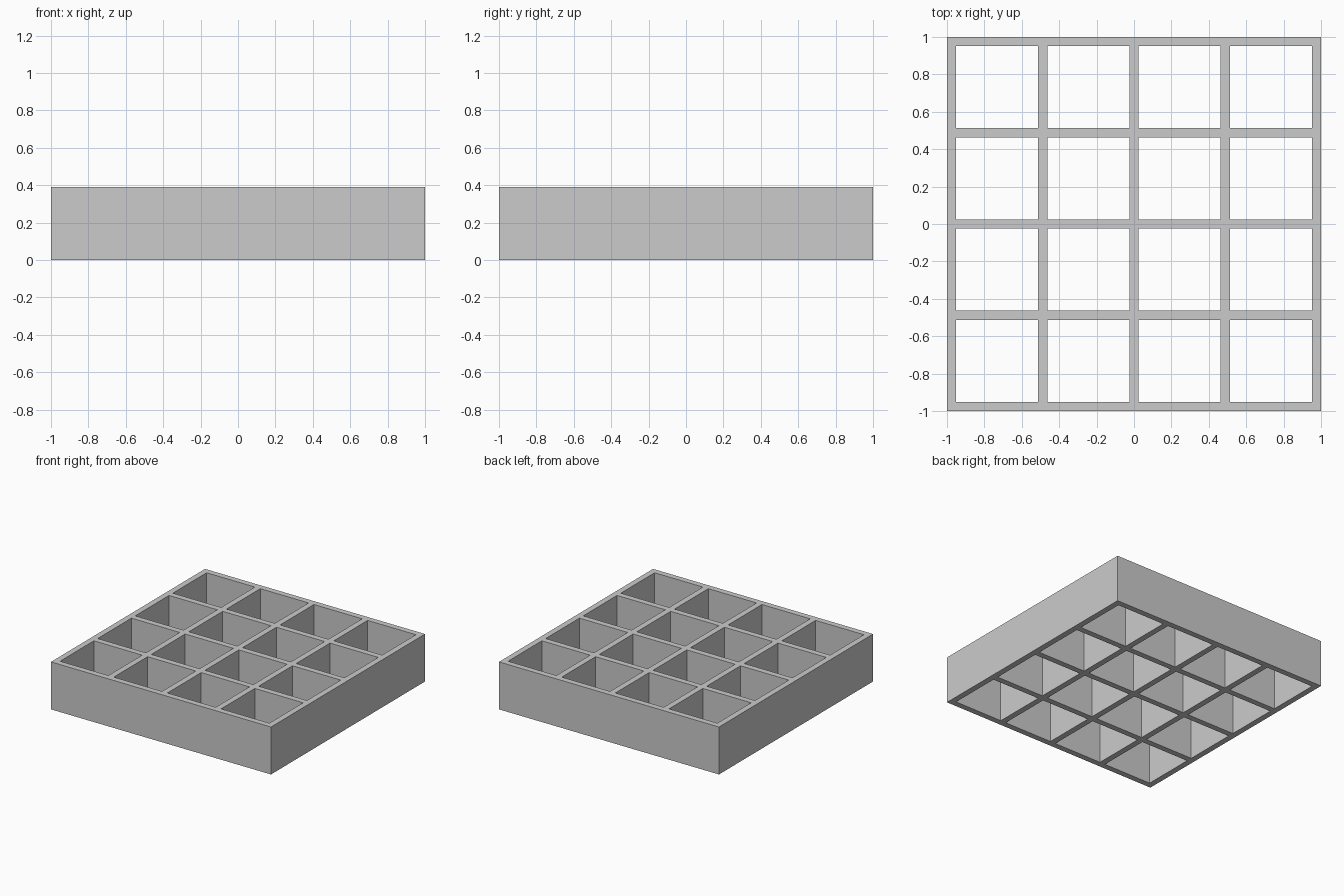
import bpy, bmesh

if "Cube" in bpy.data.objects:
    bpy.data.objects.remove(bpy.data.objects["Cube"])

CELLS = 4
WALL = 2 / 41            # wall thickness
PITCH = 10 * WALL        # distance from one wall to the next
HEIGHT = 8 * WALL

# Wall edge positions along one axis: start and end of each wall
lines = [-1 + i * PITCH + side for i in range(CELLS + 1) for side in (0, WALL)]
n = len(lines)

bm = bmesh.new()
verts = [[bm.verts.new((x, y, 0)) for y in lines] for x in lines]

# Flat lattice: fill every patch except the open cells
for i in range(n - 1):
    for j in range(n - 1):
        if i % 2 and j % 2:
            continue
        bm.faces.new((verts[i][j], verts[i + 1][j],
                      verts[i + 1][j + 1], verts[i][j + 1]))

# Raise the lattice into walls, open at top and bottom
raised = bmesh.ops.extrude_face_region(bm, geom=bm.faces[:], use_keep_orig=True)
top = [v for v in raised["geom"] if isinstance(v, bmesh.types.BMVert)]
bmesh.ops.translate(bm, verts=top, vec=(0, 0, HEIGHT))
bmesh.ops.recalc_face_normals(bm, faces=bm.faces[:])

mesh = bpy.data.meshes.new("grid_frame")
bm.to_mesh(mesh)
bm.free()
frame = bpy.data.objects.new("grid_frame", mesh)
bpy.context.collection.objects.link(frame)
